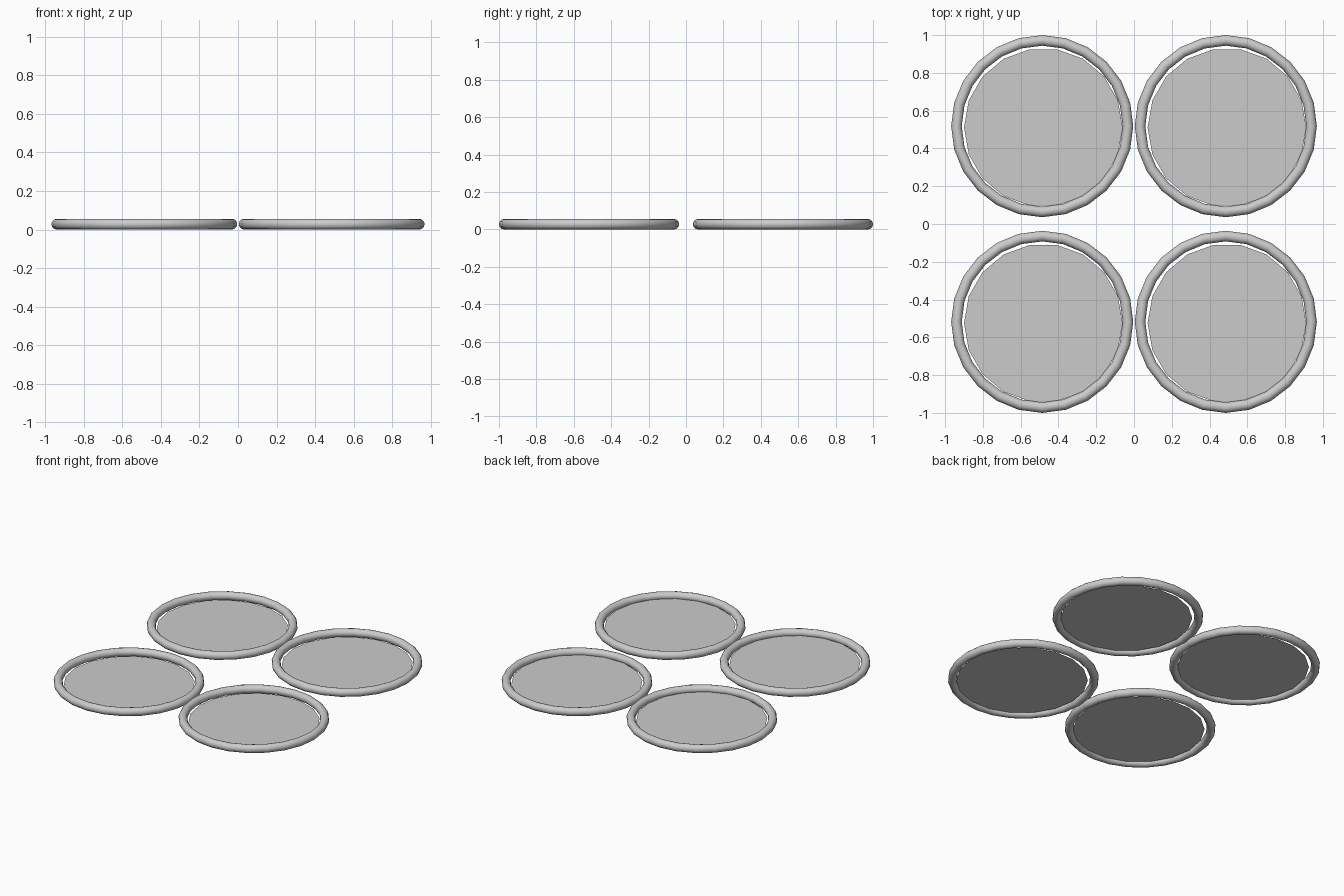
import bpy
from math import pi

if "Cube" in bpy.data.objects:
    bpy.data.objects.remove(bpy.data.objects["Cube"])

CX, CY = 0.486, 0.518      # ring centre offsets
MAJOR, MINOR = 0.454, 0.028


def rim(name, x, y):
    # Round tube ring
    bpy.ops.mesh.primitive_torus_add(
        major_segments=24, minor_segments=12,
        major_radius=MAJOR, minor_radius=MINOR,
        location=(x, y, MINOR))
    ob = bpy.context.object
    ob.name = name
    bpy.ops.object.shade_smooth()


def panel(name, x, y):
    # Thin flat disc, set slightly off-centre inside the ring
    bpy.ops.mesh.primitive_circle_add(
        vertices=18, radius=0.42, fill_type='NGON',
        location=(x + 0.006, y - 0.007, 0.018),
        rotation=(0, 0, 0))
    ob = bpy.context.object
    ob.name = name
    # orient so an edge lies flat at the back
    ob.rotation_euler.z = pi / 18


# Four discs in a two by two grid
for sx, side in ((-1, "left"), (1, "right")):
    for sy, end in ((-1, "front"), (1, "back")):
        rim(f"rim_{end}_{side}", sx * CX, sy * CY)
        panel(f"disc_{end}_{side}", sx * CX, sy * CY)
